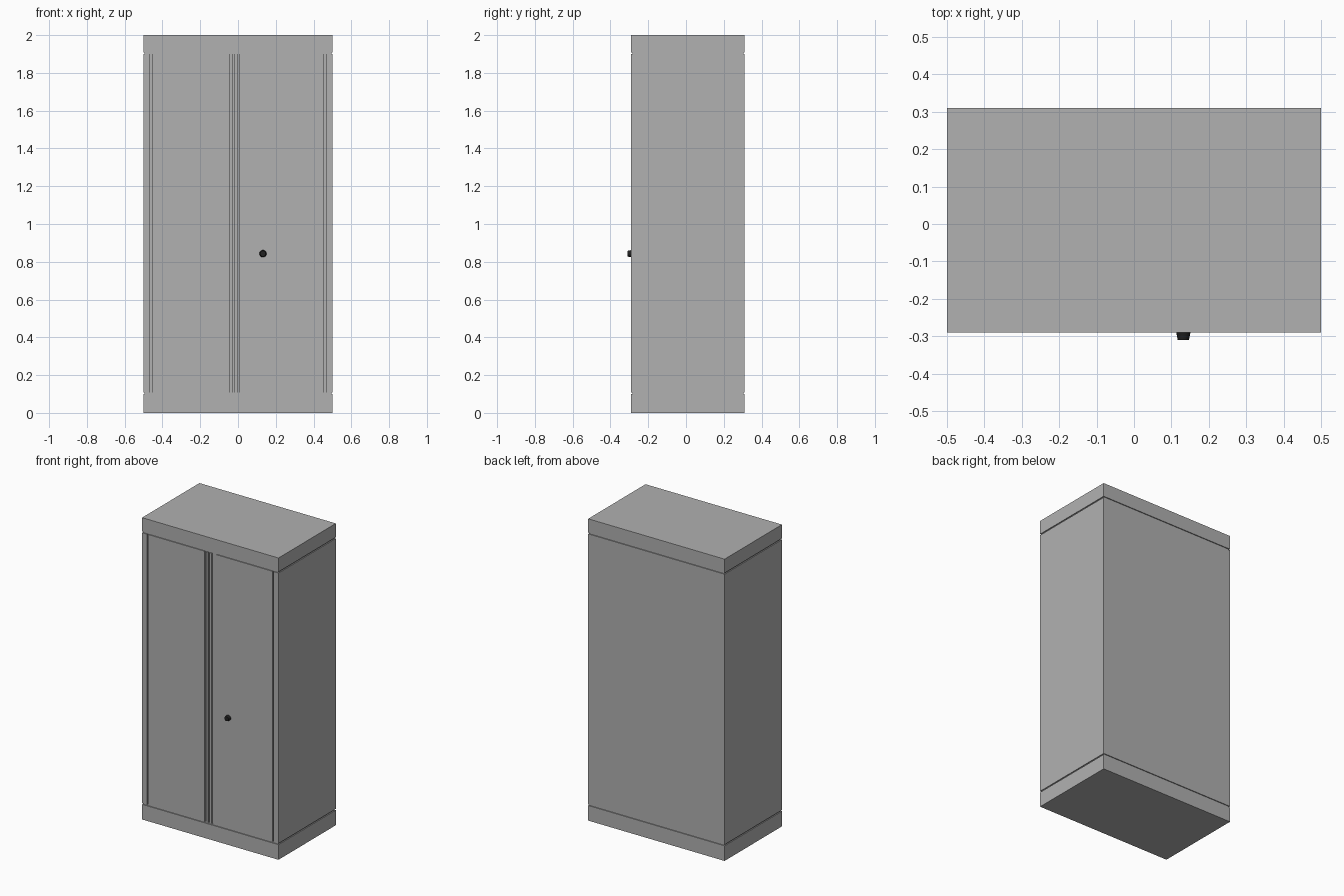
import bpy, bmesh, math

if "Cube" in bpy.data.objects:
    bpy.data.objects.remove(bpy.data.objects["Cube"])

FRONT, BACK, HALF = -0.29, 0.31, 0.5
Z0, Z1 = 0.108, 1.90     # cabinet body between the plinth and the top
GAP = 0.008              # height of the shadow gaps
RECESS = 0.010           # depth of the front grooves


def material(name, value):
    mat = bpy.data.materials.new(name)
    mat.diffuse_color = (value, value, value, 1)
    mat.use_nodes = True
    mat.node_tree.nodes["Principled BSDF"].inputs["Base Color"].default_value = mat.diffuse_color
    return mat


GREY, BLACK = material("dark_grey", 0.44), material("black", 0.015)


def extrude(name, outline, z0, z1):
    """Extrude an XY outline from z0 up to z1."""
    bm = bmesh.new()
    face = bm.faces.new([bm.verts.new((x, y, z0)) for x, y in outline])
    for v in bmesh.ops.extrude_face_region(bm, geom=[face])["geom"]:
        if isinstance(v, bmesh.types.BMVert):
            v.co.z = z1
    bmesh.ops.recalc_face_normals(bm, faces=bm.faces)
    mesh = bpy.data.meshes.new(name)
    bm.to_mesh(mesh)
    bm.free()
    mesh.materials.append(GREY)
    ob = bpy.data.objects.new(name, mesh)
    bpy.context.collection.objects.link(ob)


def block(name, x0, x1, y0, y1, z0, z1):
    extrude(name, [(x0, y0), (x1, y0), (x1, y1), (x0, y1)], z0, z1)


# Plinth and top slab, each with an inset shadow-gap block against the body
block("plinth", -HALF, HALF, FRONT, BACK, 0, Z0 - GAP)
block("top_slab", -HALF, HALF, FRONT, BACK, Z1 + GAP, 2.0)
inset = 0.006
for name, z in (("lower_gap", Z0 - GAP), ("upper_gap", Z1)):
    block(name, -HALF + inset, HALF - inset, FRONT + inset, BACK - inset, z, z + GAP)

# Carcass: full-depth box with front stiles either side of a shallow recess
s, r = 0.465, FRONT + RECESS
extrude("carcass", [(-HALF, FRONT), (-s, FRONT), (-s, r), (s, r), (s, FRONT),
                    (HALF, FRONT), (HALF, BACK), (-HALF, BACK)], Z0, Z1)

# Doors and the vertical strips between them: name, x from, x to, set-back
panels = [("left_door", -0.455, -0.042, 0),
          ("left_strip", -0.032, -0.018, 0),
          ("middle_strip", -0.006, 0.010, 0),
          ("right_strip", 0.020, 0.042, 0.006),
          ("right_door", 0.042, 0.455, 0)]
for name, x0, x1, back in panels:
    block(name, x0, x1, FRONT + back, r + 0.002, Z0, Z1)

# Tapered black knob on the right door
bpy.ops.mesh.primitive_cone_add(vertices=16, radius1=0.019, radius2=0.015, depth=0.02,
                                location=(0.132, FRONT - 0.01, 0.843),
                                rotation=(math.pi / 2, 0, 0))
knob = bpy.context.object
knob.name = "knob"
knob.data.materials.append(BLACK)
bpy.ops.object.shade_smooth_by_angle()
